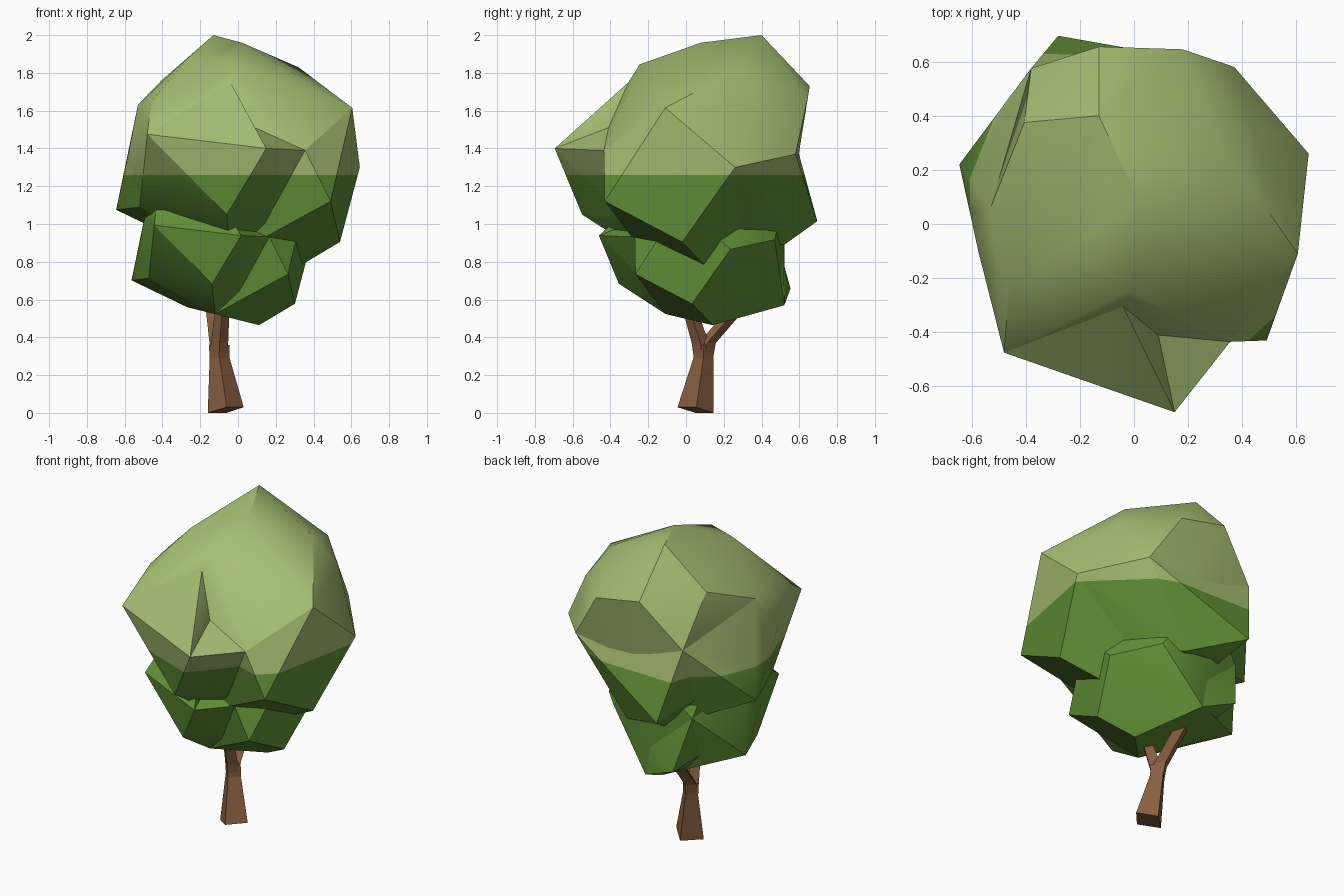
import bpy, bmesh, math
from mathutils import Vector

if "Cube" in bpy.data.objects:
    bpy.data.objects.remove(bpy.data.objects["Cube"])


def material(name, rgb):
    m = bpy.data.materials.new(name)
    m.diffuse_color = (*rgb, 1)
    m.use_nodes = True
    m.node_tree.nodes["Principled BSDF"].inputs["Base Color"].default_value = m.diffuse_color
    return m


DARK = material("leaf green", (0.122, 0.283, 0.038))
LIGHT = material("pale leaf green", (0.376, 0.515, 0.17))
BARK = material("bark brown", (0.242, 0.114, 0.053))
LIGHT_FROM = 1.26

# Corner points of the upper leaf clump
P = {
    # top and dome
    'A': (-.13, .40, 2.0), 'B': (.02, .08, 1.96), 'C': (-.255, -.10, 1.89),
    'D': (-.01, -.245, 1.845), 'E': (-.04, -.305, 1.75), 'O': (.32, .30, 1.83),
    'o': (.44, .38, 1.64), 'Q': (-.405, .375, 1.76), 'R': (-.13, .655, 1.73),
    'T': (.18, .645, 1.67), 'X': (-.46, -.225, 1.65), 'V': (-.53, .06, 1.63),
    # widest ring
    'F': (.15, -.695, 1.40), 'G': (.09, -.41, 1.51), 'H': (.355, -.435, 1.39),
    'I': (.605, -.11, 1.615), 'J': (.645, .26, 1.30), 'N': (.37, .58, 1.37),
    'S': (-.38, .575, 1.455), 'W': (-.575, -.10, 1.40), 'P': (-.48, -.475, 1.475),
    # lower spikes and underside
    'K': (.49, -.43, 1.12), 'L': (.54, -.02, .905), 'M': (.28, .13, .75),
    'U': (-.28, .695, 1.015), 'Y': (-.645, .22, 1.075), 'k': (-.38, .42, 1.10),
    'z': (-.52, -.12, 1.09), 'y': (-.06, -.55, 1.05), 'x': (.14, -.30, 1.0),
    'b': (-.04, -.21, .83), 'v': (.05, .52, .89), 'w': (-.20, .50, .90),
    'm': (.275, .28, .94), 'q': (-.24, .10, .88), 'c': (0, .1, 1.2),
}
# Each clump is a few overlapping faceted lumps, which leaves the dents between them
LUMPS = ["ABCDEGHIJNOoQRSTVWXPzxbvwmq", "FEGPXCyzxbq", "FGHyx", "YWVSzbckwq", "USNvwkcq"]


def clump(name, right_lump, scale=1.0, offset=(0, 0, 0), changes=None):
    pts = {**P, **(changes or {})}
    bm = bmesh.new()
    for letters in LUMPS + [right_lump]:
        part = bmesh.new()
        for ch in letters:
            part.verts.new(Vector(pts[ch]) * scale + Vector(offset))
        bmesh.ops.convex_hull(part, input=part.verts[:])
        loose = [v for v in part.verts if not v.link_faces]
        bmesh.ops.delete(part, geom=loose, context='VERTS')
        # colour border
        bmesh.ops.bisect_plane(part, geom=part.verts[:] + part.edges[:] + part.faces[:],
                               plane_co=(0, 0, LIGHT_FROM), plane_no=(0, 0, 1))
        bmesh.ops.recalc_face_normals(part, faces=part.faces[:])
        tmp = bpy.data.meshes.new("tmp")
        part.to_mesh(tmp)
        part.free()
        bm.from_mesh(tmp)
        bpy.data.meshes.remove(tmp)
    for f in bm.faces:
        f.material_index = int(f.calc_center_median().z > LIGHT_FROM)
    ob = finish(bm, name, [DARK, LIGHT])
    bpy.ops.object.select_all(action='DESELECT')
    ob.select_set(True)
    bpy.context.view_layer.objects.active = ob
    bpy.ops.object.shade_smooth_by_angle(angle=math.radians(30))


def finish(bm, name, mats):
    me = bpy.data.meshes.new(name)
    bm.to_mesh(me)
    bm.free()
    for m in mats:
        me.materials.append(m)
    ob = bpy.data.objects.new(name, me)
    bpy.context.collection.objects.link(ob)
    return ob


def tube(name, rings):
    # four-sided limb through a list of four-point rings
    bm = bmesh.new()
    loops = [[bm.verts.new(p) for p in r] for r in rings]
    for a, b in zip(loops, loops[1:]):
        for i in range(4):
            j = (i + 1) % 4
            bm.faces.new((a[i], a[j], b[j], b[i]))
    bm.faces.new(loops[0][::-1])
    bm.faces.new(loops[-1])
    bmesh.ops.recalc_face_normals(bm, faces=bm.faces[:])
    finish(bm, name, [BARK])


def ring(x, y, z, r):
    return [(x, y - r, z), (x + r, y, z), (x, y + r, z), (x - r, y, z)]


# Leaves: the lower clump is a smaller copy of the upper one
clump("upper_leaves", "HIJKLMxbcm")
clump("lower_leaves", "HIJKLMNvwxbcq", 0.73, (-.093, .046, -.083),
      {'v': (.018, .65, .894), 'w': (-.1, .6, .9)})

# Trunk with a slightly tilted foot, and the fork
foot = [(-.06, -.045, .03), (.03, .055, .03), (-.06, .145, 0), (-.16, .05, 0)]
tube("trunk", [foot, ring(-.097, .092, .29, .053), ring(-.1, .093, .36, .054)])
tube("front_branch", [ring(-.1, .085, .30, .045), ring(-.098, .076, .37, .046),
                      ring(-.08, .01, .58, .036)])
tube("back_branch", [ring(-.1, .1, .30, .045), ring(-.105, .112, .37, .046),
                     ring(-.13, .295, .58, .044)])
